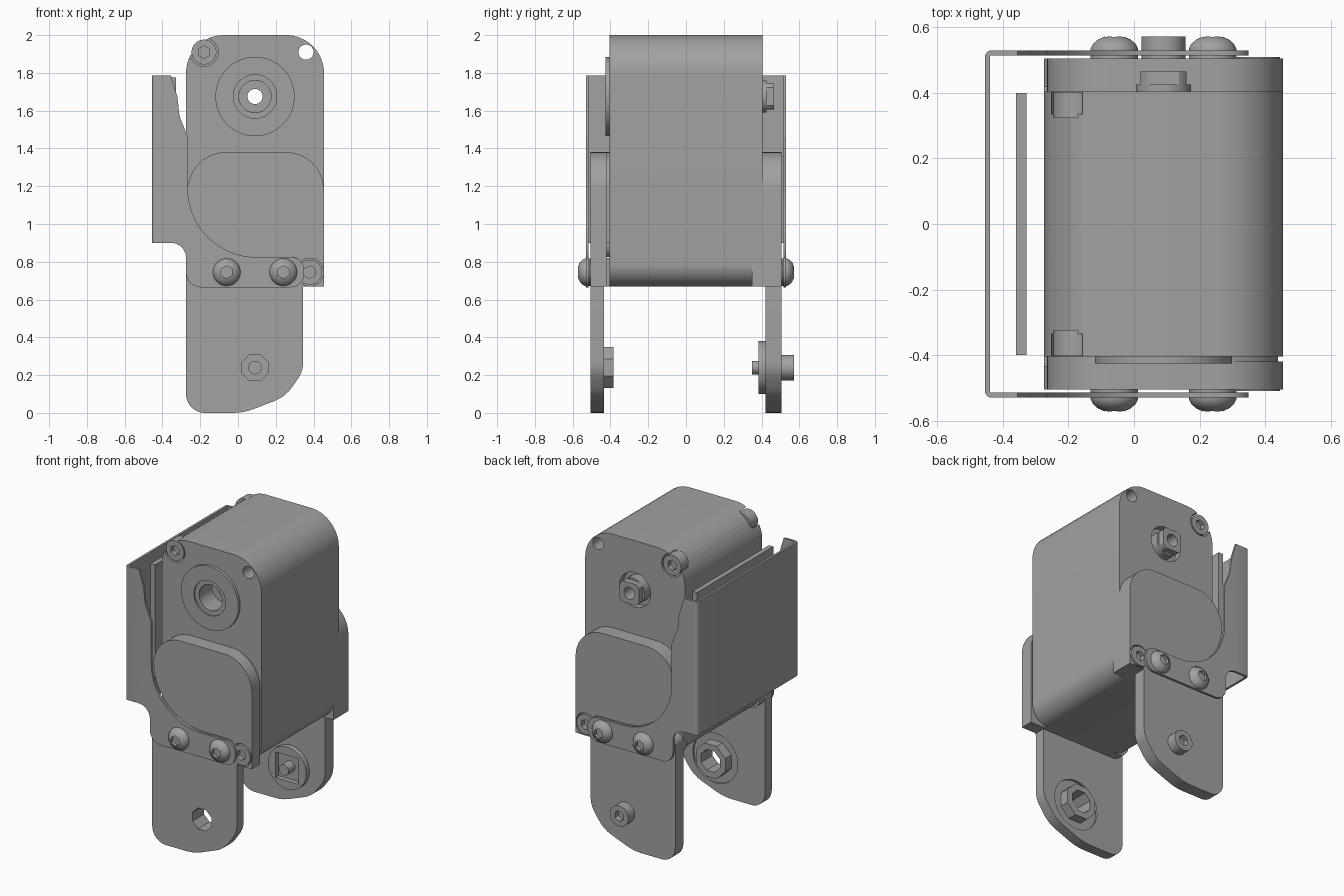
import bpy, bmesh, math
from mathutils import Vector

if "Cube" in bpy.data.objects:
    bpy.data.objects.remove(bpy.data.objects["Cube"], do_unlink=True)

GREY = (0.36, 0.36, 0.36, 1)
mat = bpy.data.materials.new("mid grey")
mat.use_nodes = True
mat.diffuse_color = GREY
mat.node_tree.nodes["Principled BSDF"].inputs["Base Color"].default_value = GREY


def make(name, bm):
    bmesh.ops.remove_doubles(bm, verts=bm.verts, dist=1e-5)
    bmesh.ops.recalc_face_normals(bm, faces=bm.faces)
    me = bpy.data.meshes.new(name)
    bm.to_mesh(me)
    bm.free()
    me.materials.append(mat)
    ob = bpy.data.objects.new(name, me)
    bpy.context.collection.objects.link(ob)
    return ob


def fillet(corners):
    """Round each (x, z, radius) corner of a closed outline."""
    out = []
    n = len(corners)
    for i, (x, z, r) in enumerate(corners):
        p = Vector((x, z))
        if r == 0:
            out.append(p)
            continue
        a = (Vector(corners[i - 1][:2]) - p).normalized()
        b = (Vector(corners[(i + 1) % n][:2]) - p).normalized()
        half = a.angle(b) / 2
        centre = p + (a + b).normalized() * (r / math.sin(half))
        start = p + a * (r / math.tan(half)) - centre
        end = p + b * (r / math.tan(half)) - centre
        steps = max(3, round(24 * (math.pi - 2 * half) / math.pi))
        for k in range(steps + 1):
            t = k / steps
            out.append(centre + (start * (1 - t) + end * t).normalized() * r)
    return out


def prism(name, corners, y0, y1, bend=None):
    """Extrude an outline in x, z along y."""
    bm = bmesh.new()
    face = bm.faces.new([bm.verts.new((p.x, y0, p.y)) for p in fillet(corners)])
    new = bmesh.ops.extrude_face_region(bm, geom=[face])["geom"]
    bmesh.ops.translate(bm, vec=(0, y1 - y0, 0),
                        verts=[v for v in new if isinstance(v, bmesh.types.BMVert)])
    if bend:
        edges = [e for e in bm.edges if all(v.co.x < bend for v in e.verts)
                 and abs(e.verts[0].co.y - e.verts[1].co.y) < 1e-4]
        bmesh.ops.bevel(bm, geom=edges, offset=0.02, segments=4, profile=0.5, affect='EDGES')
    return make(name, bm)


def lathe(name, x, z, profile, sides=32):
    """Turn a closed (radius, y) profile around a y axis."""
    bm = bmesh.new()
    rings = []
    for i in range(sides):
        a = 2 * math.pi * (i + 0.5) / sides
        rings.append([bm.verts.new((x + r * math.cos(a), y, z + r * math.sin(a)))
                      for r, y in profile])
    m = len(profile)
    for i in range(sides):
        p, q = rings[i], rings[(i + 1) % sides]
        for j in range(m):
            k = (j + 1) % m
            if profile[j][0] + profile[k][0] > 0:
                bm.faces.new((p[j], p[k], q[k], q[j]))
    return make(name, bm)


def cyl(name, x, z, r, y0, y1, sides=32):
    return lathe(name, x, z, [(0, y0), (r, y0), (r, y1), (0, y1)], sides)


def box(name, x0, x1, y0, y1, z0, z1):
    return prism(name, [(x0, z0, 0), (x1, z0, 0), (x1, z1, 0), (x0, z1, 0)], y0, y1)


def cut(ob, tool, op='DIFFERENCE'):
    mod = ob.modifiers.new("cut", 'BOOLEAN')
    mod.operation, mod.solver, mod.object = op, 'EXACT', tool
    bpy.context.view_layer.objects.active = ob
    bpy.ops.object.modifier_apply(modifier=mod.name)
    bpy.data.objects.remove(tool, do_unlink=True)


# Shared axes
AX, SHAFT_Z, PIVOT_Z = 0.09, 1.675, 0.24
TOP_Z, LOW_Z = 1.91, 0.745

# Main housing with bores and corner pockets
body = prism("housing", [(-0.275, 0.67, 0.12), (0.455, 0.67, 0.12),
                         (0.455, 2, 0.2), (-0.275, 2, 0.2)], -0.405, 0.405)
cut(body, cyl("bore", AX, SHAFT_Z, 0.085, -0.6, -0.28))
cut(body, cyl("recess", AX, SHAFT_Z, 0.115, 0.36, 0.6))
cut(body, cyl("through", AX, SHAFT_Z, 0.04, -0.6, 0.6))
cut(body, cyl("corner_hole", 0.36, TOP_Z, 0.04, -0.6, 0.6))
for s in (-1, 1):
    cut(body, cyl("pocket", -0.18, TOP_Z, 0.075, s * 0.335, s * 0.6))

# Bearing ring on the front
lathe("bearing_ring", AX, SHAFT_Z, [(0.21, -0.4), (0.21, -0.425), (0.115, -0.425),
                                    (0.115, -0.415), (0.085, -0.415), (0.085, -0.4)], 48)

# Square drive shaft on the back
shaft = cyl("drive_shaft", AX, SHAFT_Z, 0.085, 0.35, 0.465)
cut(shaft, box("square", AX - 0.07, AX + 0.07, 0.3, 0.5, SHAFT_Z - 0.07, SHAFT_Z + 0.07), 'INTERSECT')
cut(shaft, cyl("shaft_hole", AX, SHAFT_Z, 0.04, 0.3, 0.5))
lathe("shaft_collar", AX, SHAFT_Z, [(0.085, 0.35), (0.085, 0.425), (0.05, 0.425), (0.05, 0.35)])

# Bracket: one bent sheet, hollowed from a solid outline
bracket = prism("bracket", [
    (-0.455, 1.785, 0), (-0.355, 1.785, 0), (-0.32, 1.67, 0.15), (-0.31, 1.57, 0.15),
    (-0.265, 1.46, 0.04), (-0.265, 0.825, 0.36), (0.35, 0.825, 0.07), (0.35, 0.665, 0.07),
    (-0.275, 0.665, 0.08), (-0.275, 0.9, 0.08), (-0.455, 0.9, 0)], -0.53, 0.53, bend=-0.45)
cut(bracket, box("hollow", -0.44, 1, -0.515, 0.515, 0, 3))

# Circuit board behind the bracket
box("inner_board", -0.36, -0.328, -0.4, 0.4, 0.9, 1.775)

CAP = [(-0.265, 1.38, 0.2), (-0.265, 0.825, 0.36), (0.345, 0.825, 0.06),
       (0.345, 0.67, 0), (0.455, 0.67, 0), (0.455, 1.38, 0.2)]
LEG = [(-0.275, 0.82, 0.05), (-0.275, 0, 0.1), (0.03, 0, 0.3), (0.25, 0.085, 0.2),
       (0.345, 0.22, 0.15), (0.345, 0.82, 0.05)]
PAD = [(-0.275, 0.67, 0.08), (0.345, 0.67, 0), (0.345, 0.82, 0), (-0.275, 0.82, 0)]

legs = {}
for s, side in ((-1, "front"), (1, "back")):
    inner = -0.435 if s < 0 else 0.42
    # Raised end cap, leg and its mounting pad
    cap = prism(side + "_cap", CAP, s * (0.42 if s < 0 else 0.35), s * 0.505)
    cut(cap, cyl("pocket", 0.38, LOW_Z, 0.074, s * 0.47, s * 0.6))
    prism(side + "_cap_filler", CAP[:3] + [(0.345, 0.9, 0), (0.44, 0.9, 0), (0.44, 1.38, 0.2)],
          s * 0.39, s * 0.43)
    legs[side] = prism(side + "_leg", LEG, inner, s * 0.505)
    prism(side + "_leg_pad", PAD, s * 0.38, inner)
    # Dome screws
    for i, x in enumerate((-0.06, 0.24)):
        dome = lathe(f"{side}_dome_screw_{i + 1}", x, LOW_Z, [
            (r, s * y) for r, y in ((0, 0.5), (0.073, 0.5), (0.073, 0.535), (0.065, 0.55),
                                    (0.05, 0.563), (0.03, 0.572), (0, 0.572))])
        cut(dome, cyl("socket", x, LOW_Z, 0.034, s * 0.55, s * 0.6, 6))
    # Sunken cap screws
    for label, x, z, y in (("upper", -0.18, TOP_Z, 0.403), ("lower", 0.38, LOW_Z, 0.51)):
        screw = cyl(f"{side}_{label}_screw", x, z, 0.066, s * (y - 0.08), s * y)
        cut(screw, cyl("socket", x, z, 0.034, s * (y - 0.03), s * 0.6, 6))

# Front leg: octagonal socket with an inner collar and shallow recess
front = legs["front"]
cut(front, cyl("recess", AX, PIVOT_Z, 0.165, -0.448, -0.4))
cut(front, cyl("socket", AX, PIVOT_Z, 0.075, -0.6, -0.3, 8))
lathe("front_pivot_collar", AX, PIVOT_Z, [(0.117, -0.46), (0.117, -0.385),
                                          (0.075, -0.385), (0.075, -0.46)], 8)

# Back leg: flange with square hollow, centre post and outer bolt head
flange = cyl("back_pivot_flange", AX, PIVOT_Z, 0.14, 0.385, 0.43)
cut(flange, box("hollow", AX - 0.085, AX + 0.085, 0.3, 0.418, PIVOT_Z - 0.085, PIVOT_Z + 0.085))
cyl("back_pivot_post", AX, PIVOT_Z, 0.036, 0.35, 0.45)
bolt = cyl("back_pivot_bolt", AX, PIVOT_Z, 0.068, 0.49, 0.572)
cut(bolt, cyl("socket", AX, PIVOT_Z, 0.036, 0.535, 0.6, 6))

# Smooth the curved faces, keep edges crisp
bpy.ops.object.select_all(action='DESELECT')
for ob in bpy.context.scene.objects:
    if ob.type == 'MESH' and mat.name in ob.data.materials:
        ob.select_set(True)
        bpy.context.view_layer.objects.active = ob
bpy.ops.object.shade_smooth_by_angle(angle=math.radians(30))
